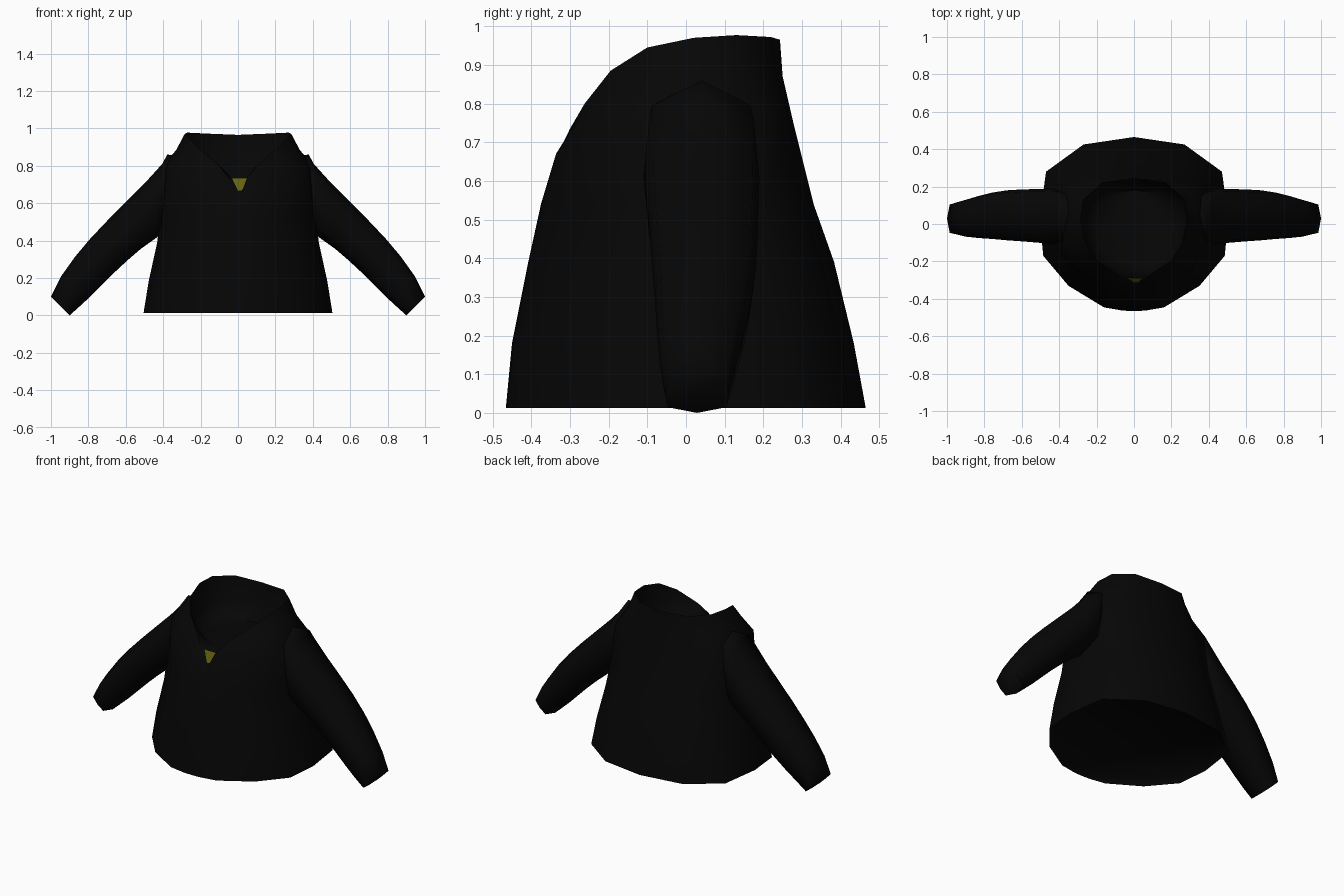
import bpy, bmesh, math
from mathutils import Vector

if "Cube" in bpy.data.objects:
    bpy.data.objects.remove(bpy.data.objects["Cube"])


def material(name, rgb):
    m = bpy.data.materials.new(name)
    m.diffuse_color = (*rgb, 1)
    m.use_nodes = True
    m.node_tree.nodes["Principled BSDF"].inputs["Base Color"].default_value = m.diffuse_color
    return m


BLACK = material("black_cloth", (0.0018, 0.0018, 0.0018))
YELLOW = material("dark_yellow", (0.135, 0.125, 0.006))


def finish(name, bm, mat, angle=60):
    bmesh.ops.recalc_face_normals(bm, faces=bm.faces)
    me = bpy.data.meshes.new(name)
    bm.to_mesh(me)
    bm.free()
    me.materials.append(mat)
    ob = bpy.data.objects.new(name, me)
    bpy.context.collection.objects.link(ob)
    bpy.ops.object.select_all(action='DESELECT')
    ob.select_set(True)
    bpy.context.view_layer.objects.active = ob
    bpy.ops.object.shade_smooth_by_angle(angle=math.radians(angle))
    return ob


def loft(name, rings, mat, angle=60):
    """Tube through closed rings of equal length, capped at both ends."""
    bm = bmesh.new()
    rows = [[bm.verts.new(p) for p in r] for r in rings]
    n = len(rows[0])
    for a, b in zip(rows, rows[1:]):
        for i in range(n):
            j = (i + 1) % n
            bm.faces.new((a[i], a[j], b[j], b[i]))
    bm.faces.new(rows[0])
    bm.faces.new(rows[-1])
    return finish(name, bm, mat, angle)


def mirrored(half):
    """Half ring from front centre to back centre, closed on the other side."""
    return half + [(-x, y, z) for x, y, z in reversed(half[1:-1])]


# Torso: flared body rings, tilted shoulder, collar base and notched collar rim
hem = [(0, -.465), (.06, -.462), (.16, -.445), (.35, -.33), (.485, -.17),
       (.505, .03), (.47, .28), (.27, .425), (0, .465)]
body = []
for z, width, front, back in [(.012, .505, .466, .465), (.18, .478, .45, .434),
                              (.39, .432, .408, .383), (.54, .416, .375, .33)]:
    body.append([(x * width / .505, y * (front if y < 0 else back) / .465, z)
                 for x, y in hem])
shoulder = [(0, -.357, .59), (.06, -.336, .67), (.14, -.32, .69), (.3, -.25, .74),
            (.38, -.12, .79), (.4, .04, .8), (.36, .19, .78), (.19, .265, .76), (0, .28, .74)]
collar_base = [(0, -.355, .596), (.05, -.317, .70), (.12, -.28, .76), (.24, -.21, .83),
               (.31, -.12, .875), (.33, .03, .885), (.3, .16, .87), (.18, .235, .87),
               (0, .25, .87)]
collar_rim = [(0, -.352, .602), (.05, -.3, .735), (.1, -.262, .80), (.2, -.195, .885),
              (.26, -.1, .945), (.285, .02, .97), (.27, .13, .977), (.17, .22, .972),
              (0, .243, .965)]
# Recessed underside and the shallow bowl inside the neck
underside = [(x * .95, y * .95, .045) for x, y in hem]
bowl = [(x * .93, y * .93, min(z - .004, .82)) for x, y, z in collar_rim]
bowl[0] = (0, -.27, .732)
bowl[1] = (.045, -.272, .732)
floor = [(x * .8, y * .8, .735) for x, y, z in bowl]
loft("torso", [mirrored(r) for r in
               [underside] + body + [shoulder, collar_base, collar_rim, bowl, floor]], BLACK)

# Sleeves: upper and lower outline points, with front and back depth
sections = [((.30, .85), (.34, .52), -.05, .13),
            ((.378, .86), (.43, .42), -.10, .18),
            ((.405, .81), (.45, .405), -.11, .19),
            ((.5, .705), (.52, .355), -.1, .187),
            ((.6, .605), (.59, .295), -.093, .185),
            ((.7, .505), (.66, .23), -.087, .18),
            ((.79, .41), (.725, .165), -.08, .168),
            ((.87, .315), (.79, .1), -.075, .15),
            ((.945, .21), (.85, .045), -.068, .13),
            ((1.0, .1), (.9, .0), -.055, .112)]
for side, name in ((1, "right_sleeve"), (-1, "left_sleeve")):
    rings = []
    for top, bottom, y0, y1 in sections:
        t, b = Vector(top), Vector(bottom)
        mid, half = (t + b) / 2, (t - b) / 2
        ring = []
        for k in range(8):
            a = math.tau * k / 8
            p = mid + half * math.cos(a)
            s = max(-1, min(1, 1.28 * math.sin(a)))
            ring.append((side * p.x, (y0 + y1) / 2 + (y1 - y0) / 2 * s, p.y))
        rings.append(ring)
    loft(name, rings, BLACK, 75)

# Chest insert: yellow panel set just behind the notch under the collar
bm = bmesh.new()
corners = [(-.065, -.289, .735), (-.03, -.335, .595), (.03, -.335, .595), (.065, -.289, .735)]
bm.faces.new([bm.verts.new(p) for p in corners])
finish("chest_insert", bm, YELLOW)
